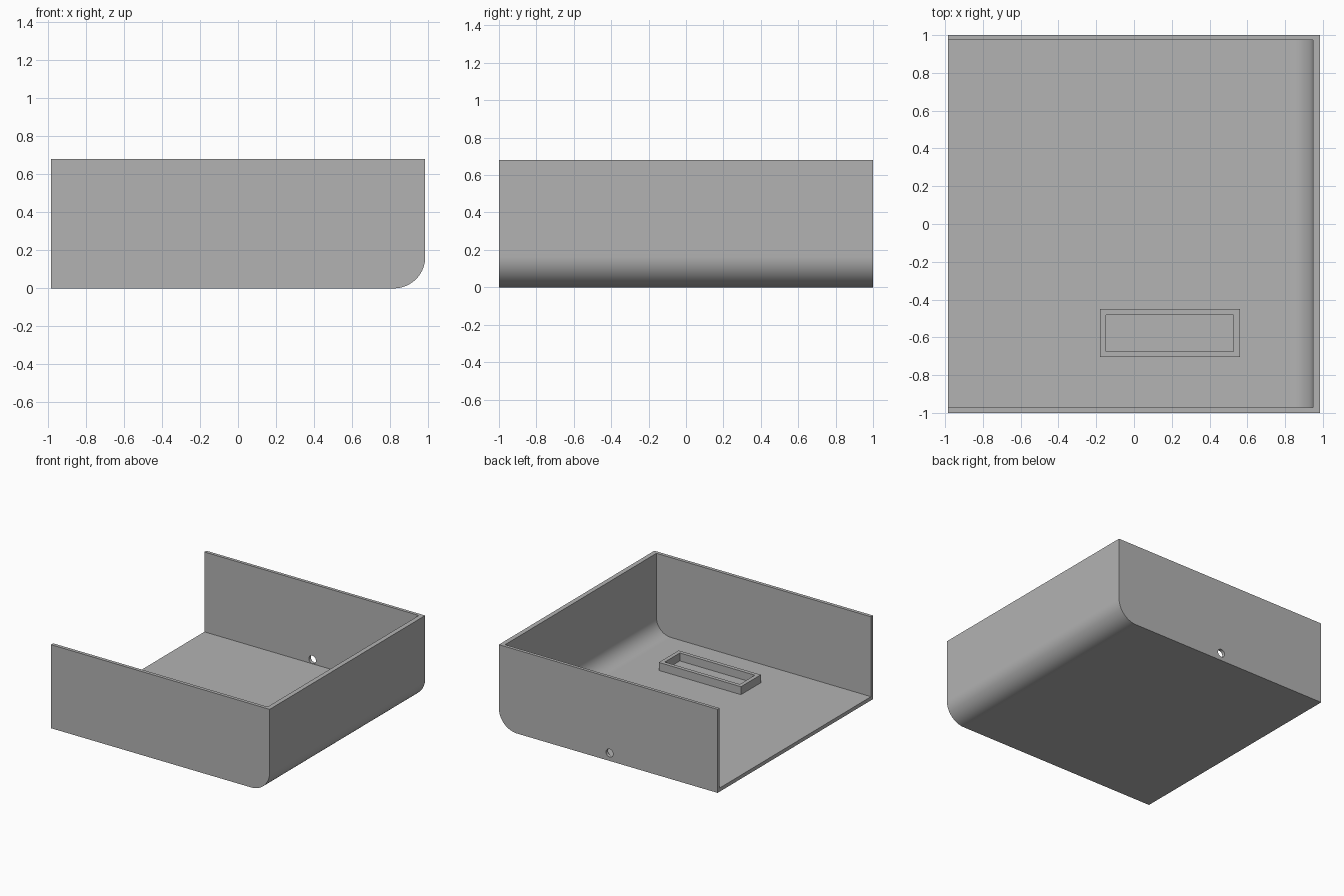
import bpy, bmesh, math

if "Cube" in bpy.data.objects:
    bpy.data.objects.remove(bpy.data.objects["Cube"], do_unlink=True)

grey = bpy.data.materials.new("plain grey")
grey.use_nodes = True
GREY = (0.45, 0.45, 0.45, 1)
grey.diffuse_color = GREY
grey.node_tree.nodes["Principled BSDF"].inputs["Base Color"].default_value = GREY


def make_object(name, bm):
    bmesh.ops.recalc_face_normals(bm, faces=bm.faces)
    mesh = bpy.data.meshes.new(name)
    bm.to_mesh(mesh)
    bm.free()
    mesh.materials.append(grey)
    obj = bpy.data.objects.new(name, mesh)
    bpy.context.collection.objects.link(obj)
    return obj


def rounded_block(name, x0, x1, y0, y1, z0, z1, radius):
    """Block along y with a rounded lower edge on the +x side."""
    profile = [(x0, z1), (x0, z0)]
    steps = 24
    for i in range(steps + 1):
        a = math.pi / 2 * i / steps
        profile.append((x1 - radius + radius * math.sin(a),
                        z0 + radius - radius * math.cos(a)))
    profile.append((x1, z1))
    bm = bmesh.new()
    face = bm.faces.new([bm.verts.new((x, y0, z)) for x, z in profile])
    ext = bmesh.ops.extrude_face_region(bm, geom=[face])
    verts = [v for v in ext["geom"] if isinstance(v, bmesh.types.BMVert)]
    bmesh.ops.translate(bm, verts=verts, vec=(0, y1 - y0, 0))
    return make_object(name, bm)


def box(name, x0, x1, y0, y1, z0, z1):
    bm = bmesh.new()
    bmesh.ops.create_cube(bm, size=1)
    bmesh.ops.scale(bm, verts=bm.verts, vec=(x1 - x0, y1 - y0, z1 - z0))
    bmesh.ops.translate(bm, verts=bm.verts,
                        vec=((x0 + x1) / 2, (y0 + y1) / 2, (z0 + z1) / 2))
    return make_object(name, bm)


def cut(target, cutter):
    bpy.ops.object.select_all(action="DESELECT")
    bpy.context.view_layer.objects.active = target
    target.select_set(True)
    mod = target.modifiers.new("cut", "BOOLEAN")
    mod.operation = "DIFFERENCE"
    mod.solver = "EXACT"
    mod.object = cutter
    bpy.ops.object.modifier_apply(modifier=mod.name)
    bpy.data.objects.remove(cutter, do_unlink=True)


HALF_X, HEIGHT, FLOOR = 0.985, 0.68, 0.03

# Tray shell, open at the top and on the -x side
tray = rounded_block("tray", -HALF_X, HALF_X, -1, 1, 0, HEIGHT, 0.165)
cut(tray, rounded_block("cavity", -1.2, 0.947, -0.972, 0.974, FLOOR, 1, 0.13))

# Small round hole through the back wall, just above the floor
bm = bmesh.new()
bmesh.ops.create_cone(bm, cap_ends=True, segments=32, radius1=0.032, radius2=0.032, depth=0.2)
hole = make_object("hole", bm)
hole.rotation_euler.x = math.pi / 2
hole.location = (-0.012, 1, 0.064)
cut(tray, hole)

# Low rectangular frame standing on the floor
frame = box("floor_frame", -0.18, 0.56, -0.705, -0.45, FLOOR, FLOOR + 0.065)
cut(frame, box("frame_opening", -0.148, 0.528, -0.674, -0.481, -0.1, 0.3))

# Smooth the rounded edge, keep the corners sharp
for obj in (tray, frame):
    bpy.ops.object.select_all(action="DESELECT")
    bpy.context.view_layer.objects.active = obj
    obj.select_set(True)
    bpy.ops.object.shade_smooth_by_angle(angle=math.radians(30))
